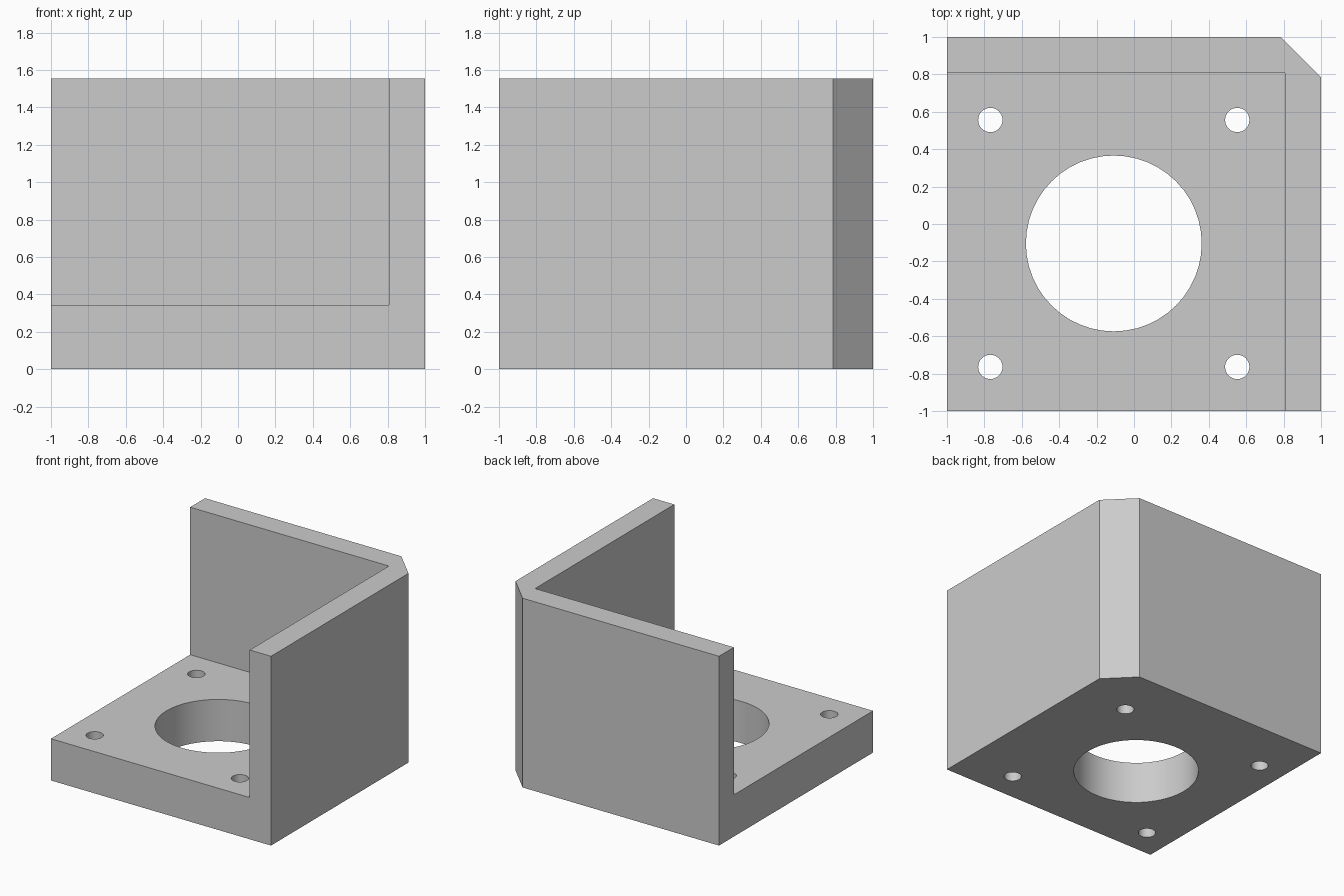
import bpy, bmesh
from mathutils import Matrix, Vector

default = bpy.data.objects.get("Cube")
if default:
    bpy.data.objects.remove(default, do_unlink=True)

HEIGHT, FLOOR, INNER, CHAMFER = 1.555, 0.343, 0.807, 0.785
CENTRE = Vector((-0.108, -0.104, 0))
SPACING = 0.66

# Plain grey material
grey = bpy.data.materials.new("plain_grey")
grey.use_nodes = True
colour = (0.6, 0.6, 0.6, 1)
grey.diffuse_color = colour
grey.node_tree.nodes["Principled BSDF"].inputs["Base Color"].default_value = colour


def make_object(name, bm):
    mesh = bpy.data.meshes.new(name)
    bmesh.ops.recalc_face_normals(bm, faces=bm.faces[:])
    bm.to_mesh(mesh)
    bm.free()
    mesh.materials.append(grey)
    obj = bpy.data.objects.new(name, mesh)
    bpy.context.collection.objects.link(obj)
    return obj


def prism(name, outline, bottom, top):
    bm = bmesh.new()
    face = bm.faces.new([bm.verts.new((x, y, bottom)) for x, y in outline])
    result = bmesh.ops.extrude_face_region(bm, geom=[face])
    verts = [v for v in result["geom"] if isinstance(v, bmesh.types.BMVert)]
    bmesh.ops.translate(bm, verts=verts, vec=(0, 0, top - bottom))
    return make_object(name, bm)


def drill(name, centre, radius, sides):
    bm = bmesh.new()
    bmesh.ops.create_cone(bm, cap_ends=True, segments=sides, radius1=radius,
                          radius2=radius, depth=1, matrix=Matrix.Translation(centre))
    return make_object(name, bm)


# Solid block with the back left corner bevelled off
bracket = prism("corner_bracket",
                [(-1, -1), (1, -1), (1, CHAMFER), (CHAMFER, 1), (-1, 1)], 0, HEIGHT)

# Pocket that leaves the floor plate and two walls
cutters = [prism("pocket_cutter",
                 [(-2, -2), (INNER, -2), (INNER, INNER), (-2, INNER)], FLOOR, 2)]

# Large bore and four bolt holes
cutters.append(drill("bore_cutter", CENTRE, 0.47, 48))
for sx in (-1, 1):
    for sy in (-1, 1):
        spot = CENTRE + Vector((sx, sy, 0)) * SPACING
        cutters.append(drill("bolt_hole_cutter", spot, 0.065, 32))

bpy.ops.object.select_all(action="DESELECT")
bracket.select_set(True)
bpy.context.view_layer.objects.active = bracket
for cutter in cutters:
    cutter.hide_render = True
    cut = bracket.modifiers.new(cutter.name, "BOOLEAN")
    cut.operation = "DIFFERENCE"
    cut.solver = "EXACT"
    cut.object = cutter
    bpy.ops.object.modifier_apply(modifier=cut.name)
    bpy.data.objects.remove(cutter, do_unlink=True)

# Smooth hole walls, sharp edges elsewhere
bpy.ops.object.shade_smooth_by_angle(angle=0.52)
